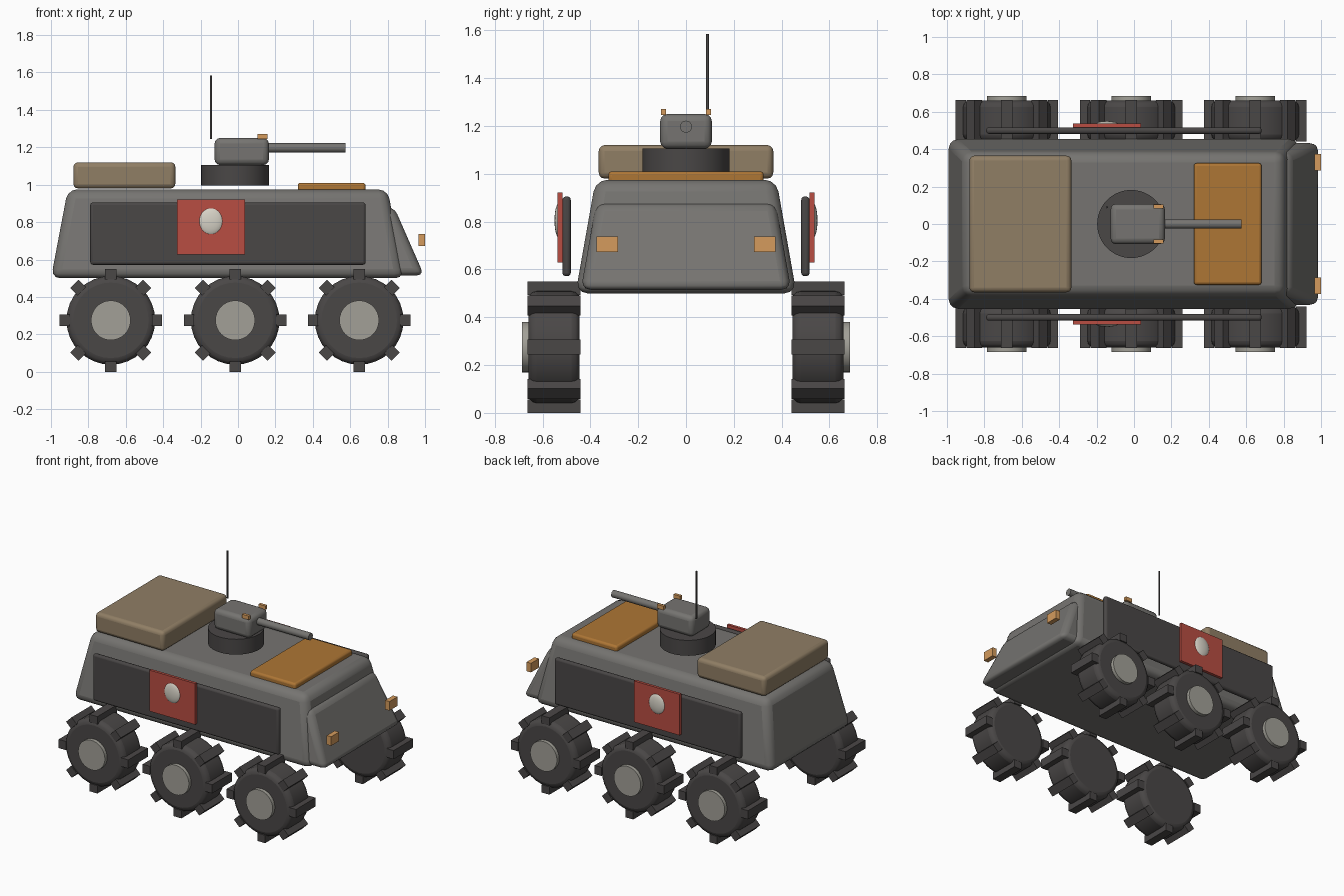
import bpy, bmesh, math
from mathutils import Matrix

if "Cube" in bpy.data.objects:
    bpy.data.objects.remove(bpy.data.objects["Cube"])


def colour(name, rgb):
    m = bpy.data.materials.new(name)
    m.diffuse_color = (*rgb, 1)
    m.use_nodes = True
    m.node_tree.nodes["Principled BSDF"].inputs["Base Color"].default_value = m.diffuse_color
    return m


HULL = colour("hull_grey", (0.18, 0.175, 0.165))
DARK = colour("dark_grey", (0.068, 0.063, 0.062))
HUB = colour("hub_grey", (0.36, 0.35, 0.31))
TAN = colour("canvas_tan", (0.28, 0.21, 0.13))
ORANGE = colour("hatch_orange", (0.42, 0.18, 0.035))
LAMP = colour("lamp_amber", (0.66, 0.33, 0.11))
RED = colour("panel_red", (0.48, 0.075, 0.055))
WHITE = colour("emblem_white", (0.68, 0.65, 0.57))


def finish(name, bm, mat, bevel=0, segments=3):
    """Turn a bmesh into a named, coloured, edge-softened object."""
    bmesh.ops.recalc_face_normals(bm, faces=bm.faces[:])
    mesh = bpy.data.meshes.new(name)
    bm.to_mesh(mesh)
    bm.free()
    mesh.materials.append(mat)
    ob = bpy.data.objects.new(name, mesh)
    bpy.context.collection.objects.link(ob)
    if bevel:
        mod = ob.modifiers.new("Bevel", 'BEVEL')
        mod.width, mod.segments = bevel, segments
        mod.limit_method = 'ANGLE'
    bpy.ops.object.select_all(action='DESELECT')
    ob.select_set(True)
    bpy.context.view_layer.objects.active = ob
    bpy.ops.object.shade_smooth_by_angle(angle=math.radians(35))
    return ob


def frustum(name, mat, z, bottom, top, bevel=0, segments=3):
    """Box whose bottom and top are (x0, x1, half_y)."""
    bm = bmesh.new()
    rings = [[bm.verts.new(p) for p in ((x0, -h, zz), (x1, -h, zz), (x1, h, zz), (x0, h, zz))]
             for zz, (x0, x1, h) in zip(z, (bottom, top))]
    for ring in rings:
        bm.faces.new(ring)
    for i in range(4):
        j = (i + 1) % 4
        bm.faces.new((rings[0][i], rings[0][j], rings[1][j], rings[1][i]))
    return finish(name, bm, mat, bevel, segments)


def box(name, mat, x, y, z, bevel=0, segments=3):
    bm = bmesh.new()
    size = [b - a for a, b in (x, y, z)]
    mid = [(a + b) / 2 for a, b in (x, y, z)]
    bmesh.ops.create_cube(bm, size=1, matrix=Matrix.Translation(mid) @ Matrix.Diagonal((*size, 1)))
    return finish(name, bm, mat, bevel, segments)


def cylinder(name, mat, centre, radius, length, axis='Z', sides=32, bevel=0):
    bm = bmesh.new()
    turn = {'X': Matrix.Rotation(math.pi / 2, 4, 'Y'),
            'Y': Matrix.Rotation(math.pi / 2, 4, 'X'), 'Z': Matrix()}[axis]
    bmesh.ops.create_cone(bm, cap_ends=True, segments=sides, radius1=radius, radius2=radius,
                          depth=length, matrix=Matrix.Translation(centre) @ turn)
    return finish(name, bm, mat, bevel)


# Hull and sloping nose
frustum("hull", HULL, (0.5, 0.975), (-1.0, 0.89, 0.462), (-0.91, 0.80, 0.378), 0.05)
frustum("nose", HULL, (0.515, 0.88), (0.6, 0.995, 0.44), (0.6, 0.835, 0.375), 0.04)

# Rear stowage pack and front hatch
box("stowage_pack", TAN, (-0.88, -0.335), (-0.365, 0.365), (0.98, 1.12), 0.025)
box("front_hatch", ORANGE, (0.32, 0.682), (-0.325, 0.325), (0.96, 1.01), 0.015)

# Turret, gun and antenna
cylinder("turret_ring", DARK, (-0.015, 0, 1.05), 0.182, 0.11, sides=48)
box("turret", HULL, (-0.125, 0.165), (-0.108, 0.108), (1.105, 1.25), 0.03)
cylinder("gun_barrel", HULL, (0.36, 0, 1.197), 0.025, 0.43, 'X', 24)
cylinder("antenna", DARK, (-0.145, 0.09, 1.415), 0.006, 0.34, sides=12)


def wheel(x, side):
    """Tyre with eight lugs and a round hub."""
    z, y = 0.275, side * 0.552
    cylinder("tyre", DARK, (x, y, z), 0.237, 0.215, 'Y', 32, 0.035)
    bm = bmesh.new()
    for i in range(8):
        m = (Matrix.Translation((x, y, z)) @ Matrix.Rotation(i * math.pi / 4, 4, 'Y')
             @ Matrix.Translation((0, 0, 0.247)) @ Matrix.Diagonal((0.062, 0.222, 0.056, 1)))
        bmesh.ops.create_cube(bm, size=1, matrix=m)
    finish("tread_lugs", bm, DARK)
    cylinder("hub", HUB, (x, side * 0.66, z), 0.106, 0.05, 'Y', 32)


for s in (-1, 1):
    def span(a, b):
        return tuple(sorted((s * a, s * b)))

    for wx in (-0.68, -0.015, 0.648):
        wheel(wx, s)
    # Side armour with red panel and domed emblem
    box("side_armour", DARK, (-0.79, 0.682), span(0.482, 0.517), (0.572, 0.905), 0.014)
    box("red_panel", RED, (-0.325, 0.037), span(0.517, 0.537), (0.628, 0.922))
    bm = bmesh.new()
    bmesh.ops.create_uvsphere(bm, u_segments=24, v_segments=16, radius=1,
                              matrix=Matrix.Translation((-0.145, s * 0.53, 0.805))
                              @ Matrix.Diagonal((0.066, 0.02, 0.074, 1)))
    finish("emblem", bm, WHITE)
    # Headlamps and turret sights
    box("headlamp", LAMP, (0.965, 1.0), span(0.285, 0.375), (0.672, 0.737))
    box("turret_sight", LAMP, (0.105, 0.158), span(0.084, 0.105), (1.245, 1.272))
